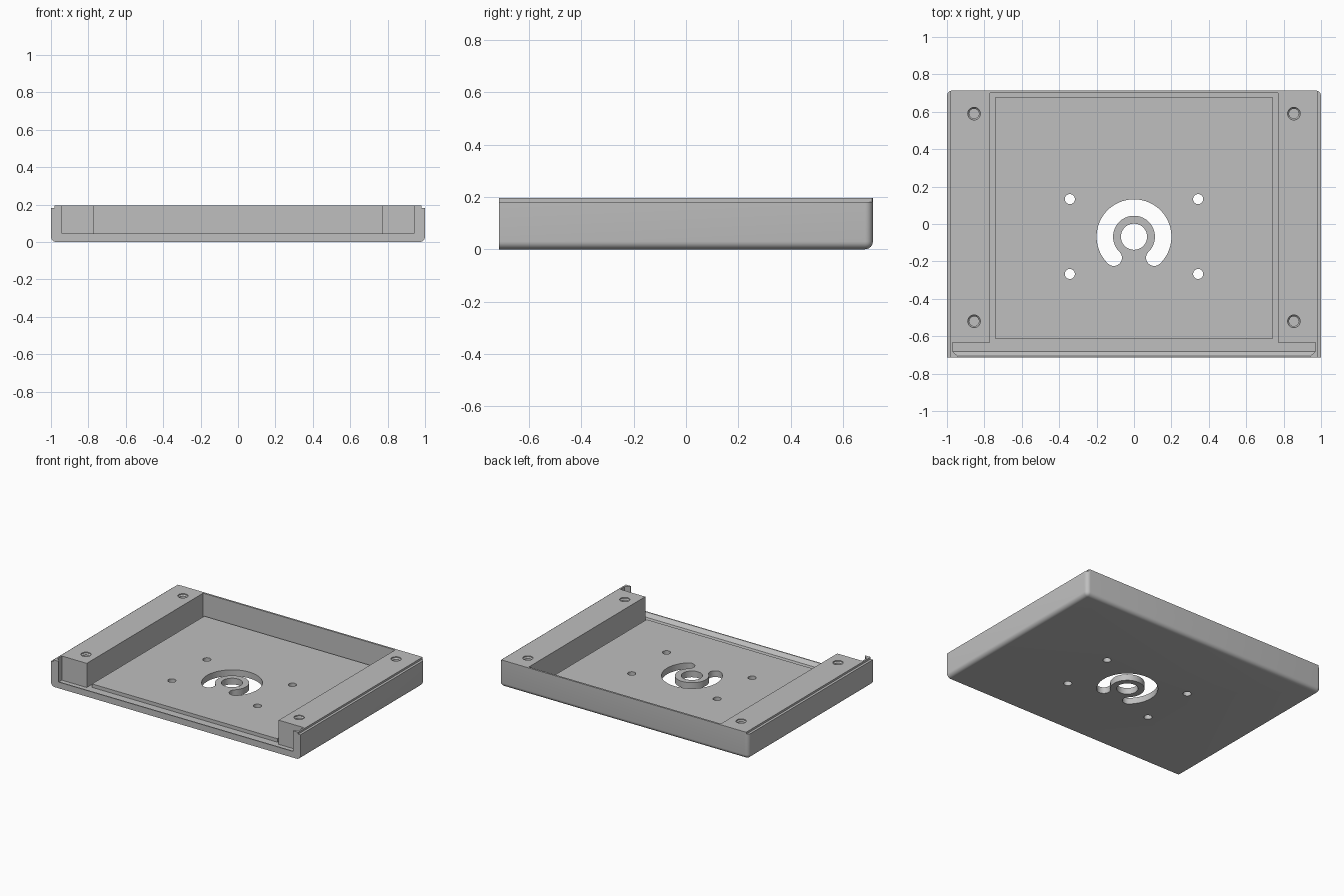
import bpy, bmesh
from math import sin, cos, pi, radians

old = bpy.data.objects.get("Cube")
if old:
    bpy.data.objects.remove(old, do_unlink=True)

grey = bpy.data.materials.new("plain grey")
grey.use_nodes = True
colour = (0.52, 0.52, 0.52, 1)
grey.diffuse_color = colour
grey.node_tree.nodes["Principled BSDF"].inputs["Base Color"].default_value = colour


def finish(name, bm):
    bmesh.ops.recalc_face_normals(bm, faces=bm.faces)
    mesh = bpy.data.meshes.new(name)
    bm.to_mesh(mesh)
    bm.free()
    mesh.materials.append(grey)
    obj = bpy.data.objects.new(name, mesh)
    bpy.context.collection.objects.link(obj)
    return obj


def loft(name, rings):
    """Closed solid through rings of equal point count."""
    bm = bmesh.new()
    loops = [[bm.verts.new(p) for p in ring] for ring in rings]
    for a, b in zip(loops, loops[1:]):
        for i in range(len(a)):
            j = (i + 1) % len(a)
            bm.faces.new((a[i], a[j], b[j], b[i]))
    bm.faces.new(loops[0])
    bm.faces.new(loops[-1])
    return finish(name, bm)


def prism(name, outline, z0, z1):
    return loft(name, [[(x, y, z) for x, y in outline] for z in (z0, z1)])


def block(name, x0, x1, y0, y1, z0, z1):
    return prism(name, [(x0, y0), (x1, y0), (x1, y1), (x0, y1)], z0, z1)


def arc(cx, cy, r, a0, a1, n):
    return [(cx + r * cos(a0 + (a1 - a0) * i / n),
             cy + r * sin(a0 + (a1 - a0) * i / n)) for i in range(n + 1)]


def circle(x, y, r, n=40):
    return arc(x, y, r, 0, 2 * pi, n)[:-1]


def combine(body, tool, operation="DIFFERENCE"):
    tool.hide_render = True
    mod = body.modifiers.new(tool.name, "BOOLEAN")
    mod.object, mod.operation, mod.solver = tool, operation, "EXACT"
    bpy.context.view_layer.objects.active = body
    bpy.ops.object.modifier_apply(modifier=mod.name)
    bpy.data.objects.remove(tool, do_unlink=True)


W, D, H = 1.0, 0.714, 0.195
RAIL, FLOOR, GROOVE = 0.77, 0.045, 0.02
FRONT, BACK = -0.633, 0.70

# Outer shell, rounded along the bottom sides, bottom back and back corners
tray = block("tray_body", -W, W, -D, D, 0, H)
bm = bmesh.new()
bm.from_mesh(tray.data)
rounded = []
for e in bm.edges:
    mid = (e.verts[0].co + e.verts[1].co) / 2
    low_edge = mid.z < 0.01 and mid.y > -D + 0.01
    back_corner = mid.y > D - 0.01 and abs(mid.x) > W - 0.01
    if low_edge or (back_corner and 0.01 < mid.z < H - 0.01):
        rounded.append(e)
bmesh.ops.bevel(bm, geom=rounded, offset=0.03, segments=6, profile=0.5, affect="EDGES")
bm.to_mesh(tray.data)
bm.free()

# Small step along the top of each side
for s in (-1, 1):
    xs = sorted((s * 0.982, s * 1.1))
    combine(tray, block("side_step_cutter", *xs, -1, 1, 0.181, 0.3))

# Main pocket between the rails, then the raised floor inside it
combine(tray, block("pocket_cutter", -RAIL, RAIL, -0.66, BACK, GROOVE, 0.3))

# Dovetail groove for a sliding front panel
stations = [(FRONT, 0.97, GROOVE), (-0.682, 0.97, GROOVE),
            (-0.706, 0.941, FLOOR), (-0.8, 0.941, FLOOR)]
combine(tray, loft("panel_groove_cutter",
                   [[(-w, y, z), (w, y, z), (w, y, 0.3), (-w, y, 0.3)] for y, w, z in stations]))
combine(tray, block("raised_floor", -0.743, 0.743, -0.611, 0.675, 0.01, FLOOR), "UNION")

# Blind screw holes in the rails, and through holes in the floor
for s in (-1, 1):
    for y in (0.59, -0.52):
        x = s * 0.855
        combine(tray, loft("screw_hole_cutter",
                           [[(px, py, z) for px, py in circle(x, y, r)]
                            for r, z in ((0.026, 0.06), (0.026, 0.18), (0.034, 0.188), (0.034, 0.25))]))
    for y in (0.133, -0.267):
        combine(tray, prism("mount_hole_cutter", circle(s * 0.343, y, 0.027), -0.1, 0.1))

# Round centre hole and the curved slot around it
cy, inner, outer = -0.068, 0.112, 0.2
combine(tray, prism("centre_hole_cutter", circle(0, cy, 0.07), -0.1, 0.1))
mid, cap = (inner + outer) / 2, (outer - inner) / 2
a0, a1 = radians(-46), radians(226)
slot = arc(0, cy, outer, a0, a1, 60)
slot += arc(mid * cos(a1), cy + mid * sin(a1), cap, a1, a1 + pi, 14)[1:-1]
slot += arc(0, cy, inner, a1, a0, 60)
slot += arc(mid * cos(a0), cy + mid * sin(a0), cap, a0 - pi, a0, 14)[1:-1]
combine(tray, prism("curved_slot_cutter", slot, -0.1, 0.1))

bpy.ops.object.select_all(action="DESELECT")
tray.select_set(True)
bpy.context.view_layer.objects.active = tray
bpy.ops.object.shade_smooth_by_angle(angle=radians(30))
